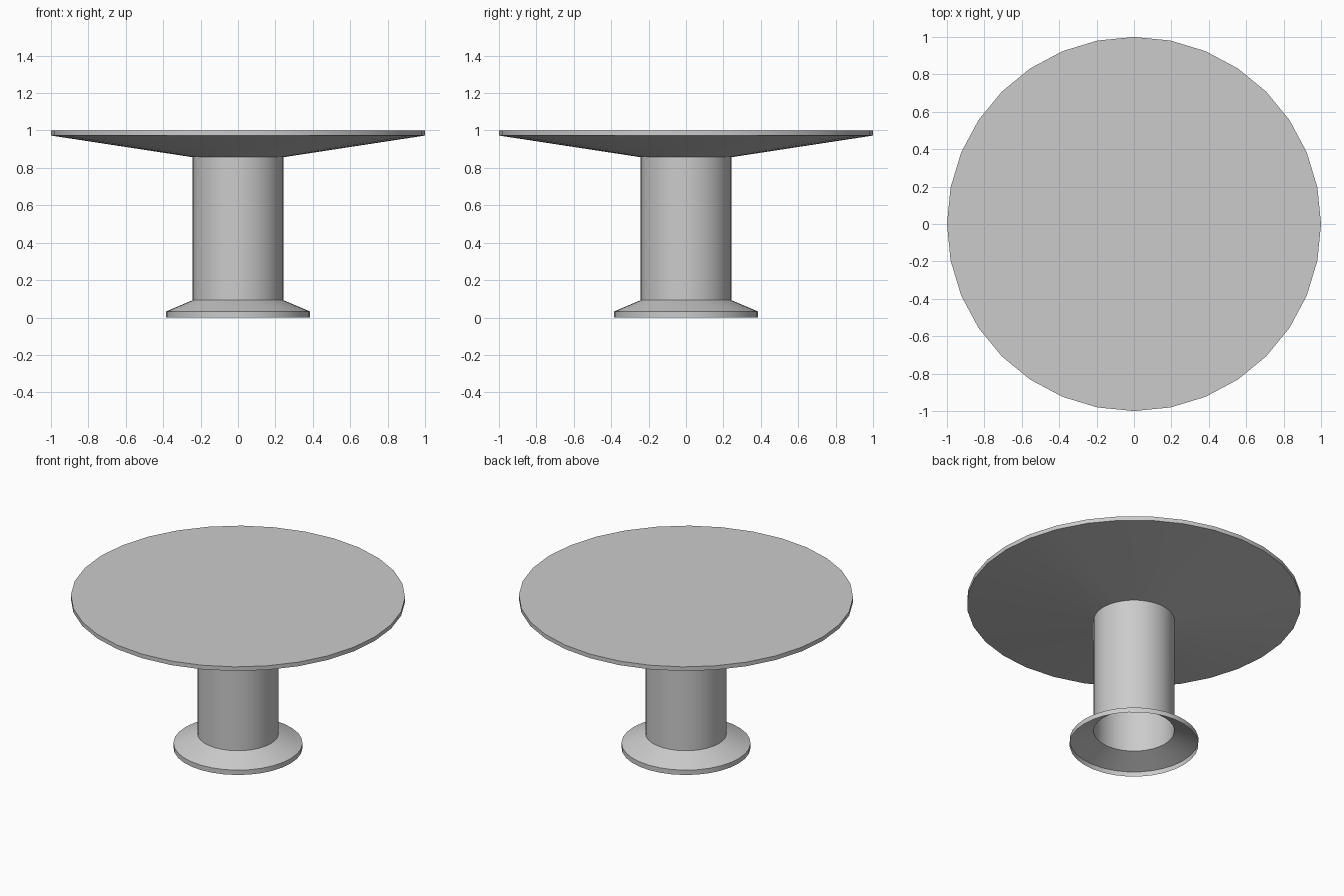
import bpy, bmesh, math

if "Cube" in bpy.data.objects:
    bpy.data.objects.remove(bpy.data.objects["Cube"])

SIDES = 32


def lathe(name, profile, cap_top=False):
    """Revolve a (radius, z) profile, listed from bottom to top, into an open shell."""
    bm = bmesh.new()
    rings = []
    for r, z in profile:
        rings.append([bm.verts.new((r * math.cos(a), r * math.sin(a), z))
                      for a in (2 * math.pi * i / SIDES for i in range(SIDES))])
    for low, high in zip(rings, rings[1:]):
        for i in range(SIDES):
            j = (i + 1) % SIDES
            bm.faces.new((low[i], low[j], high[j], high[i]))
    if cap_top:
        bm.faces.new(rings[-1])
    mesh = bpy.data.meshes.new(name)
    bm.to_mesh(mesh)
    bm.free()
    obj = bpy.data.objects.new(name, mesh)
    bpy.context.collection.objects.link(obj)
    bpy.ops.object.select_all(action='DESELECT')
    obj.select_set(True)
    bpy.context.view_layer.objects.active = obj
    bpy.ops.object.shade_smooth_by_angle(angle=math.radians(20))
    return obj


# Round top with a thin rim and a conical underside
lathe("table_top", [(0.242, 0.857), (1.0, 0.973), (1.0, 1.0)], cap_top=True)

# Hollow column, open at the bottom
lathe("column", [(0.242, 0.093), (0.242, 0.857)])

# Flared foot, open underneath
lathe("foot", [(0.386, 0.0), (0.386, 0.032), (0.242, 0.093)])
